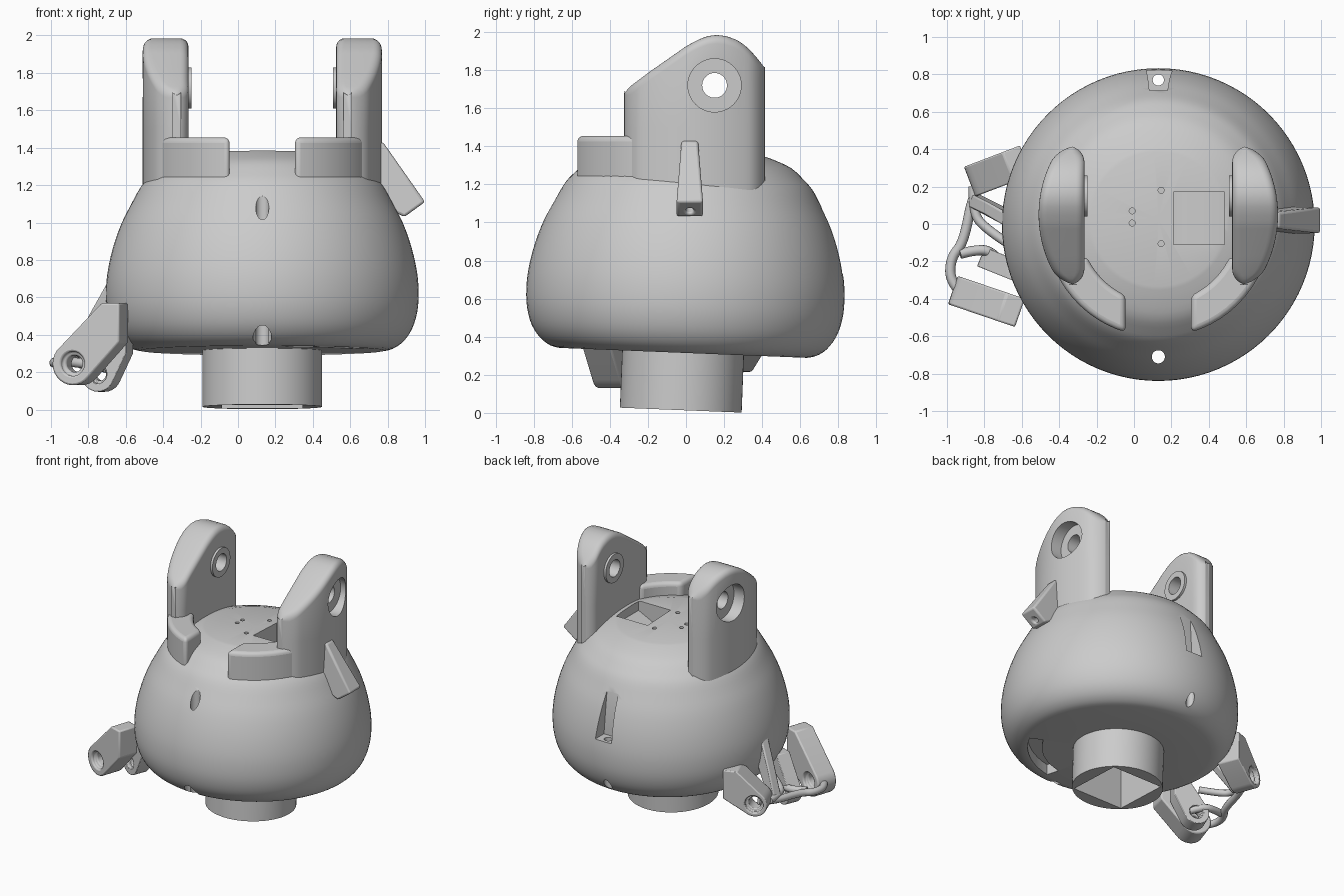
import bpy, bmesh
from math import sin, cos, pi, radians, sqrt, acos
from mathutils import Vector, Matrix

if "Cube" in bpy.data.objects:
    bpy.data.objects.remove(bpy.data.objects["Cube"])

CX = 0.13                                  # axis of the round body
TILT = Matrix.Translation((CX, 0, .7)) @ Matrix.Rotation(radians(-2.3), 4, 'X') @ Matrix.Translation((-CX, 0, -.7))


def finish(name, bm):
    bmesh.ops.recalc_face_normals(bm, faces=bm.faces)
    me = bpy.data.meshes.new(name)
    bm.to_mesh(me)
    bm.free()
    ob = bpy.data.objects.new(name, me)
    bpy.context.collection.objects.link(ob)
    return ob


def activate(ob):
    bpy.ops.object.select_all(action='DESELECT')
    ob.select_set(True)
    bpy.context.view_layer.objects.active = ob


def boolean(ob, tools, op='DIFFERENCE'):
    activate(ob)
    for t in tools:
        m = ob.modifiers.new('bool', 'BOOLEAN')
        m.operation, m.solver, m.object = op, 'EXACT', t
        bpy.ops.object.modifier_apply(modifier=m.name)
        bpy.data.objects.remove(t)


def bevel(ob, w, seg=4):
    m = ob.modifiers.new('bevel', 'BEVEL')
    m.width, m.segments, m.limit_method, m.angle_limit = w, seg, 'ANGLE', radians(35)


def smooth(ob, angle=35):
    activate(ob)
    bpy.ops.object.shade_smooth_by_angle(angle=radians(angle))


def prism(name, pts, vec):
    bm = bmesh.new()
    f = bm.faces.new([bm.verts.new(p) for p in pts])
    r = bmesh.ops.extrude_face_region(bm, geom=[f])
    bmesh.ops.translate(bm, vec=vec, verts=[v for v in r['geom'] if isinstance(v, bmesh.types.BMVert)])
    return finish(name, bm)


def box(name, lo, hi):
    (a, b, c), (d, e, f) = lo, hi
    return prism(name, [(a, b, c), (d, b, c), (d, e, c), (a, e, c)], (0, 0, f - c))


def rod(name, p, q, r, r2=None, n=40):
    p, q = Vector(p), Vector(q)
    bm = bmesh.new()
    rot = (q - p).to_track_quat('Z', 'Y').to_matrix().to_4x4()
    bmesh.ops.create_cone(bm, cap_ends=True, segments=n, radius1=r, radius2=r2 or r, depth=(q - p).length,
                          matrix=Matrix.Translation((p + q) / 2) @ rot)
    return finish(name, bm)


def spline(pts, n=4):
    """Catmull-Rom refinement of a 2D profile."""
    P = [Vector(p) for p in [pts[0]] + pts + [pts[-1]]]
    out = []
    for a, b, c, d in zip(P, P[1:], P[2:], P[3:]):
        for i in range(n):
            t = i / n
            out.append(.5 * (2 * b + (c - a) * t + (2 * a - 5 * b + 4 * c - d) * t * t
                             + (3 * b - a - 3 * c + d) * t ** 3))
    return out + [P[-1]]


# Pear-shaped body with neck, turned in one piece
shell = [(.36, 1.37), (.44, 1.345), (.53, 1.306), (.60, 1.245), (.65, 1.19), (.70, 1.10), (.755, .99), (.80, .86),
         (.828, .73), (.836, .62), (.828, .52), (.80, .43), (.755, .365), (.70, .327), (.65, .315)]
prof = [Vector((0, 1.37))] + spline(shell, 3) + [Vector(p) for p in ((.32, .315), (.32, .014), (0, .014))]
bm = bmesh.new()
vs = [bm.verts.new((CX + r, 0, z)) for r, z in prof]
es = [bm.edges.new(e) for e in zip(vs, vs[1:])]
bmesh.ops.spin(bm, geom=vs + es, cent=(CX, 0, 0), axis=(0, 0, 1), angle=2 * pi, steps=96, use_merge=True)
bmesh.ops.remove_doubles(bm, verts=bm.verts, dist=1e-4)
bm.transform(TILT)
body = finish('body', bm)

# Openings in the body
arc = [radians(a) for a in range(-78, -27, 5)]
cuts = [
    box('neck_socket', (CX - .215, -.245, -.1), (CX + .215, .19, .42)),
    prism('top_pocket', [(.21, -.11, 1.5), (.21, -.11, 1.2), (.28, -.11, 1.2), (.485, -.11, 1.3), (.485, -.11, 1.5)],
          (0, .28, 0)),
    prism('back_slot', [(.065, .715, .73), (.205, .715, .73), (.175, .715, 1.12), (.085, .715, 1.12)], (0, .2, 0)),
    rod('back_slot_hole', (CX, .77, .2), (CX, .77, .9), .03),
    rod('front_hole', (CX, -.71, .2), (CX, -.71, 1.3), .035),
    rod('front_hole_base', (CX, -.755, .25), (CX, -.755, .45), .05),
    prism('under_slot', [(CX + .65 * cos(a), .65 * sin(a), .2) for a in arc]
          + [(CX + .55 * cos(a), .55 * sin(a), .2) for a in reversed(arc)], (0, 0, .22)),
]
cuts += [rod('pin_hole', (x, y, 1.3), (x, y, 1.45), .016, n=16)
         for x, y in ((-.01, .005), (-.01, .07), (.145, .18), (.145, -.105))]
boolean(body, cuts)
smooth(body, 30)

# Ears: sections lofted along y, flat inside and curved outside
ROOF = [(-.325, 1.675), (-.30, 1.71), (-.20, 1.785), (-.10, 1.855), (0, 1.925), (.06, 1.958), (.11, 1.978),
        (.16, 1.985), (.21, 1.979), (.27, 1.958), (.32, 1.922), (.37, 1.868), (.415, 1.81)]


def roof(y):
    for (a, h), (b, k) in zip(ROOF, ROOF[1:]):
        if y <= b + 1e-6:
            return h + (k - h) * (y - a) / (b - a)
    return ROOF[-1][1]


def ear(side, s):
    y0, y1, rr = -.325, .415, .085
    ends = [rr * (1 - cos(i * pi / 14)) for i in range(7)]
    ys = [y0 + e for e in ends] + [y0 + rr + i * (y1 - y0 - 2 * rr) / 24 for i in range(25)] \
        + [y1 - e for e in reversed(ends)]
    bm = bmesh.new()
    rings = []
    for y in ys:
        u = max(0, 1 - min(y - y0, y1 - y) / rr)
        e = rr * (1 - sqrt(max(0, 1 - u * u)))
        a, b = .395 + e, sqrt(.64 ** 2 - (y - .05) ** 2) - e
        h, r = roof(y), min(.045, (b - a) * .45)
        sec = [(a, 1.1), (a, 1.5)]
        sec += [(a + r - r * cos(t), h - r + r * sin(t)) for t in [i * pi / 10 for i in range(6)]]
        sec += [(b - r + r * sin(t), h - r + r * cos(t)) for t in [i * pi / 10 for i in range(6)]]
        sec += [(b, 1.5), (b, 1.1)]
        rings.append([bm.verts.new((CX + s * x, y, z)) for x, z in sec])
    n = len(rings[0])
    for p, q in zip(rings, rings[1:]):
        for i in range(n):
            bm.faces.new((p[i], p[(i + 1) % n], q[(i + 1) % n], q[i]))
    bm.faces.new(rings[0])
    bm.faces.new(rings[-1])
    ob = finish(side + '_ear', bm)

    def pin(name, a, b, r):
        return rod(name, (CX + s * a, .15, 1.72), (CX + s * b, .15, 1.72), r)
    boolean(ob, [pin('boss', .378, .45, .11)], 'UNION')
    boolean(ob, [pin('bore', .3, .8, .065), pin('counterbore', .55, .8, .14)])
    smooth(ob)

    # Low curved shoulder in front of the ear
    ro, ri = .605, .42
    to, ti, te = acos(.175 / ro), acos(.175 / ri), radians(24)
    N = 9
    pts = [(CX + s * ro * cos(te + (to - te) * i / N), -ro * sin(te + (to - te) * i / N), 1.1) for i in range(N + 1)]
    pts += [(CX + s * ri * cos(ti + (te - ti) * i / N), -ri * sin(ti + (te - ti) * i / N), 1.1) for i in range(N + 1)]
    sh = prism(side + '_shoulder', pts, (0, 0, .355))
    bevel(sh, .03)
    smooth(sh)


ear('left', -1)
ear('right', 1)

# Slanted tab on the right side, narrower at the top
tab = prism('side_tab', [(.70, -.05, 1.42), (.775, -.05, 1.43), (1.0, -.05, 1.11), (.89, -.05, 1.03),
                         (.70, -.05, 1.12)], (0, .14, 0))
for v in tab.data.vertices:
    if v.co.z > 1.3:
        v.co.y = .02 + (v.co.y - .02) * .62
boolean(tab, [rod('tab_hole', (.87, .02, 1.1), (1.02, .02, 1.0), .02, n=20)])
bevel(tab, .014, 3)
smooth(tab)


# Clasp on the left: lugs are hulls from a wide root to a round pierced eye
def lug(name, root, eye, r, half, top, low, hole):
    root, eye = Vector(root), Vector(eye)
    d = eye - root
    d.z = 0
    d.normalize()
    n = Vector((-d.y, d.x, 0))
    pts = [eye + d * r * cos(t) + Vector((0, 0, r * sin(t))) for t in [i * pi / 14 for i in range(28)]]
    pts += [Vector((*root.xy, top)), Vector((*root.xy, low)), Vector((*(root + d * .1).xy, top))]
    bm = bmesh.new()
    for s in (-half, half):
        for p in pts:
            bm.verts.new(p + n * s)
    res = bmesh.ops.convex_hull(bm, input=bm.verts)
    junk = [v for v in bm.verts if not v.link_faces]
    bmesh.ops.delete(bm, geom=junk, context='VERTS')
    bmesh.ops.dissolve_limit(bm, angle_limit=radians(1), verts=bm.verts, edges=bm.edges)
    ob = finish(name, bm)
    w = n * (half + .03)
    boolean(ob, [rod('eye_bore', eye - w, eye + w, hole)])
    for s in (-1, 1):
        boolean(ob, [rod('eye_sink', eye + n * s * (half - .03), eye + w * s, hole * 1.45)])
    bevel(ob, .01, 2)
    smooth(ob)


lug('front_lug', (-.61, -.475, 0), (-.86, -.39, .245), .115, .08, .57, .36, .045)
lug('middle_lug', (-.58, -.27, 0), (-.73, -.21, .19), .095, .055, .45, .30, .035)
lug('back_lug', (-.58, .34, 0), (-.79, .26, .31), .095, .085, .55, .33, .045)

# Flat strut rising along the body
strut = prism('clasp_strut', [(-.62, -.03, .75), (-.665, -.03, .74), (-.80, .05, .50), (-.885, .09, .30),
                              (-.83, .09, .27), (-.66, .0, .50)], (.01, .07, 0))
bevel(strut, .01, 2)
smooth(strut)


# Bent wire links between the lugs
def wire(name, pts, r):
    cu = bpy.data.curves.new(name, 'CURVE')
    cu.dimensions, cu.bevel_depth, cu.bevel_resolution, cu.use_fill_caps = '3D', r, 3, True
    sp = cu.splines.new('NURBS')
    sp.points.add(len(pts) - 1)
    for p, co in zip(sp.points, pts):
        p.co = (*co, 1)
    sp.order_u, sp.use_endpoint_u, sp.resolution_u = 3, True, 6
    bpy.context.collection.objects.link(bpy.data.objects.new(name, cu))


wire('outer_link', [(-.80, .25, .30), (-.86, .17, .28), (-.91, -.10, .26), (-.98, -.18, .25), (-.985, -.31, .25),
                    (-.92, -.37, .25)], .027)
wire('inner_link', [(-.86, .20, .30), (-.86, .06, .30), (-.80, -.02, .31), (-.68, -.10, .33)], .025)
wire('cross_link', [(-.93, -.16, .26), (-.86, -.14, .25), (-.76, -.14, .24), (-.70, -.22, .22)], .027)
